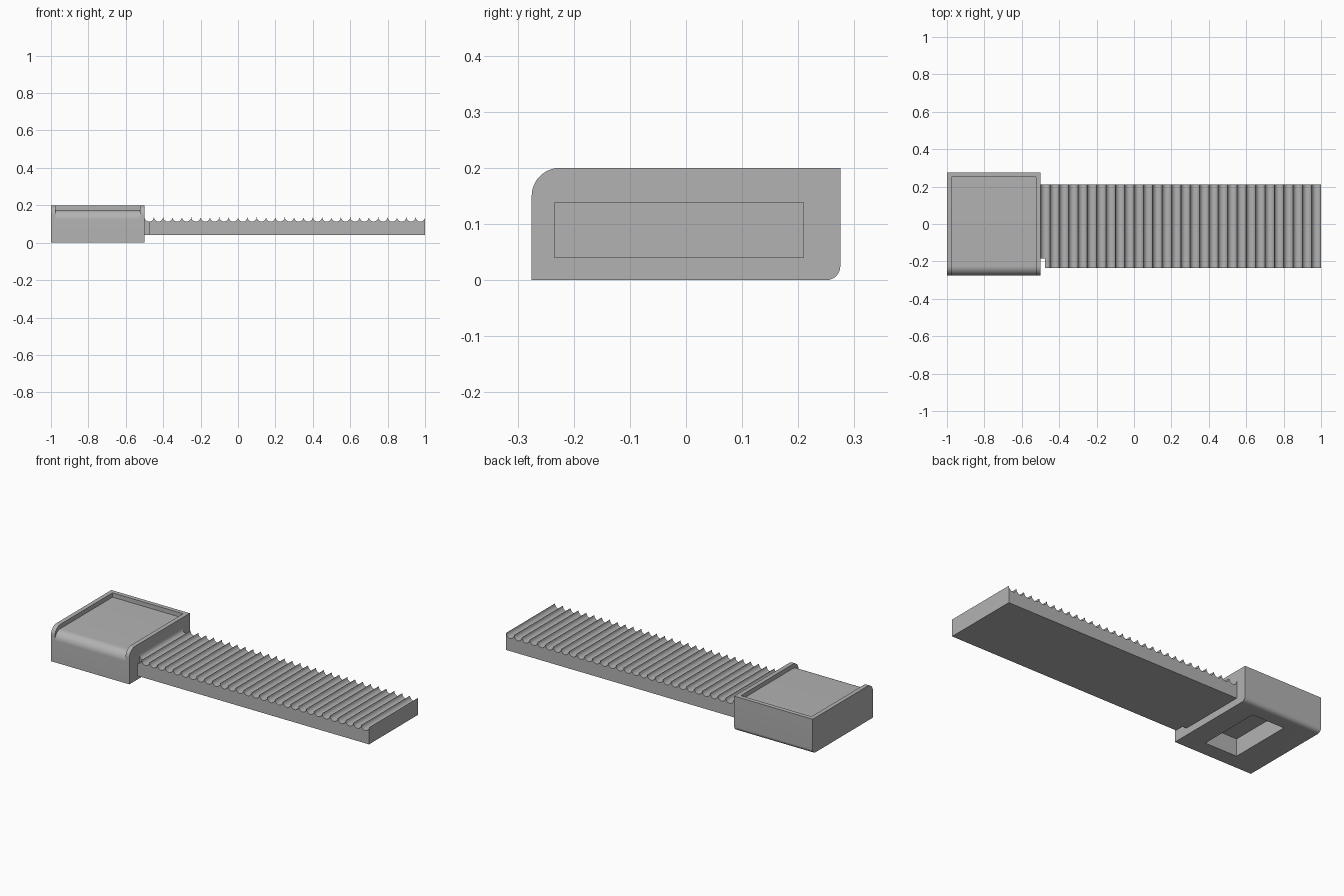
import bpy, bmesh
from math import sin, cos, pi, radians
from mathutils import Vector

cube = bpy.data.objects.get("Cube")
if cube:
    bpy.data.objects.remove(cube, do_unlink=True)

grey = bpy.data.materials.new("light_grey")
grey.use_nodes = True
colour = (0.45, 0.45, 0.45, 1)
grey.diffuse_color = colour
grey.node_tree.nodes["Principled BSDF"].inputs["Base Color"].default_value = colour


def arc(cu, cv, r, start, end, steps=12):
    """Points on a circular arc, angles in degrees."""
    angles = [radians(start + (end - start) * i / steps) for i in range(steps + 1)]
    return [(cu + r * cos(a), cv + r * sin(a)) for a in angles]


def extrude(name, points, offset):
    """Closed prism from a planar outline pushed along an offset."""
    bm = bmesh.new()
    face = bm.faces.new([bm.verts.new(p) for p in points])
    moved = bmesh.ops.extrude_face_region(bm, geom=[face])["geom"]
    verts = [v for v in moved if isinstance(v, bmesh.types.BMVert)]
    bmesh.ops.translate(bm, verts=verts, vec=Vector(offset))
    bmesh.ops.recalc_face_normals(bm, faces=bm.faces)
    mesh = bpy.data.meshes.new(name)
    bm.to_mesh(mesh)
    bm.free()
    mesh.materials.append(grey)
    obj = bpy.data.objects.new(name, mesh)
    bpy.context.collection.objects.link(obj)
    return obj


def along_x(name, outline, x0, x1):
    return extrude(name, [(x0, y, z) for y, z in outline], (x1 - x0, 0, 0))


def box(name, x0, x1, y0, y1, z0, z1):
    return along_x(name, [(y0, z0), (y1, z0), (y1, z1), (y0, z1)], x0, x1)


def select(obj):
    bpy.ops.object.select_all(action='DESELECT')
    obj.select_set(True)
    bpy.context.view_layer.objects.active = obj


def cut(obj, cutter):
    cutter.hide_render = True
    mod = obj.modifiers.new("cut", 'BOOLEAN')
    mod.operation = 'DIFFERENCE'
    mod.solver = 'EXACT'
    mod.object = cutter
    select(obj)
    bpy.ops.object.modifier_apply(modifier=mod.name)
    bpy.data.objects.remove(cutter, do_unlink=True)


# Head block, rounded at the top front and the bottom back
outline = ([(-0.275, 0)] + arc(0.25, 0.025, 0.025, -90, 0)
           + [(0.275, 0.2)] + arc(-0.225, 0.15, 0.05, 90, 180))
head = along_x("head", outline, -1, -0.5)

# Sunken top panel that rolls over the front edge
recess = ([(-0.3, 0.125)] + arc(-0.225, 0.125, 0.05, 180, 90)
          + [(0.25, 0.175), (0.25, 0.3), (-0.3, 0.3)])
cut(head, along_x("recess_cutter", recess, -0.975, -0.525))

# Blind slot in the underside
cut(head, box("slot_cutter", -0.83, -0.625, -0.185, 0.185, -0.1, 0.1))

# Strap with a row of scalloped grooves meeting at sharp crests
pitch, crest, count = 0.05, 0.138, 30
side = [(1, 0.04), (-0.5, 0.04), (-0.5, crest)]
for i in range(count):
    centre = -0.5 + pitch * (i + 0.5)
    side += arc(centre, crest, pitch / 2, 180, 360, 10)[1:]
strap = extrude("strap", [(x, -0.235, z) for x, z in side], (0, 0.445, 0))

# Small notch where the strap meets the head
cut(strap, box("notch_cutter", -0.6, -0.475, -0.3, -0.185, 0, 0.3))

for obj in (head, strap):
    select(obj)
    bpy.ops.object.shade_smooth_by_angle(angle=radians(30))
